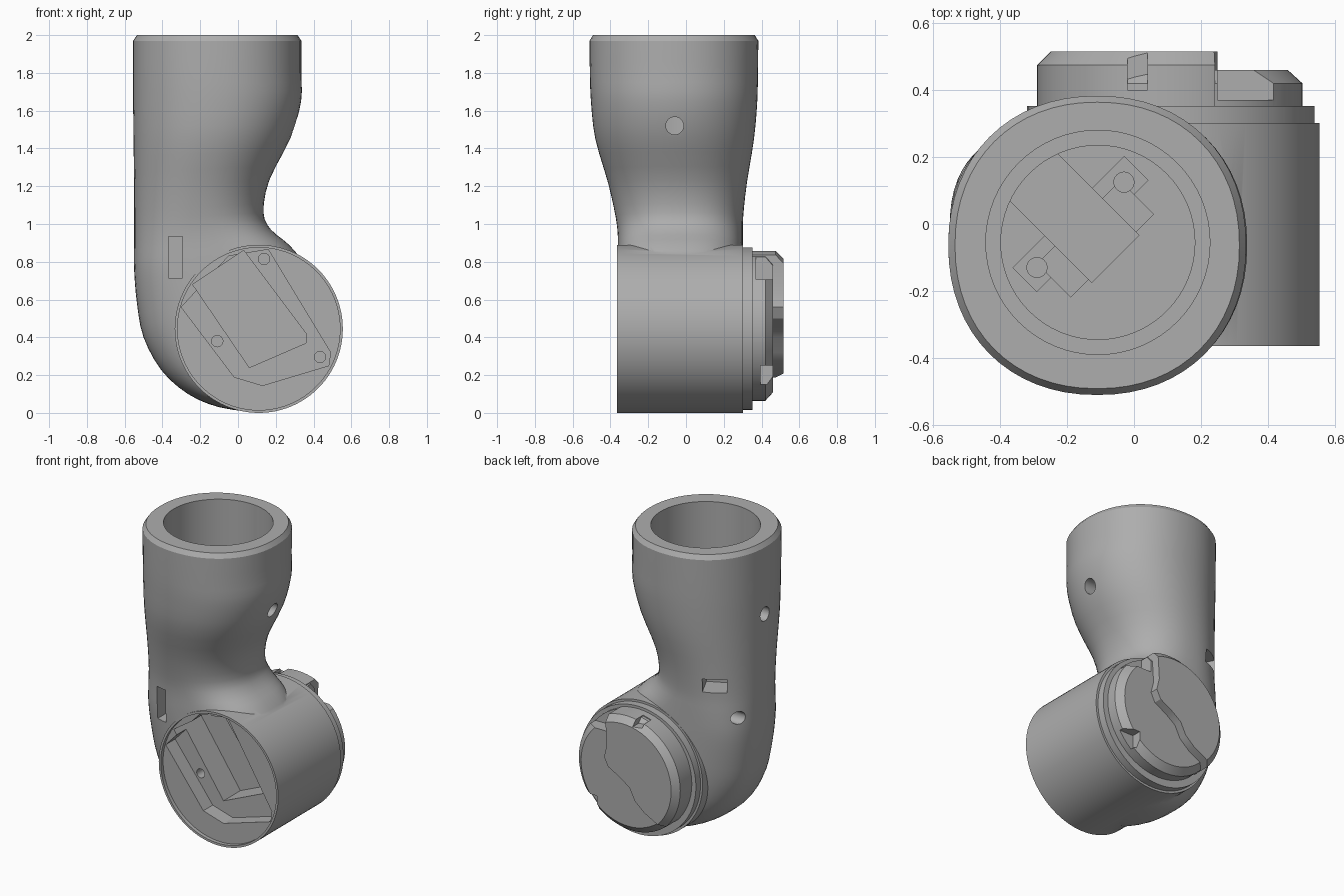
import bpy, bmesh, math
from mathutils import Vector

cube = bpy.data.objects.get("Cube")
if cube:
    bpy.data.objects.remove(cube, do_unlink=True)

grey = bpy.data.materials.new("plain_grey")
grey.use_nodes = True
GREY = (0.42, 0.42, 0.42, 1)
grey.diffuse_color = GREY
grey.node_tree.nodes["Principled BSDF"].inputs["Base Color"].default_value = GREY

X, Y, Z = Vector((1, 0, 0)), Vector((0, 1, 0)), Vector((0, 0, 1))
JOINT = Vector((0.11, 0, 0.445))


def loft(name, rings):
    """Skin a list of equal-length closed rings and cap both ends."""
    bm = bmesh.new()
    loops = [[bm.verts.new(p) for p in ring] for ring in rings]
    n = len(loops[0])
    for a, b in zip(loops, loops[1:]):
        for i in range(n):
            j = (i + 1) % n
            bm.faces.new((a[i], a[j], b[j], b[i]))
    bm.faces.new(loops[0])
    bm.faces.new(loops[-1])
    bmesh.ops.recalc_face_normals(bm, faces=bm.faces)
    me = bpy.data.meshes.new(name)
    bm.to_mesh(me)
    bm.free()
    me.materials.append(grey)
    ob = bpy.data.objects.new(name, me)
    bpy.context.collection.objects.link(ob)
    return ob


def lathe(name, base, axis, profile, n=64):
    """Turned part: profile holds (radius, distance along axis)."""
    u = axis.orthogonal().normalized()
    v = axis.cross(u)
    turn = [2 * math.pi * i / n for i in range(n)]
    return loft(name, [[base + axis * h + r * (u * math.cos(t) + v * math.sin(t))
                        for t in turn] for r, h in profile])


def rod(base, axis, r, length, n=24):
    return lathe("cutter", base, axis, [(r, 0), (r, length)], n)


def prism(name, outline, y0, y1):
    return loft(name, [[Vector((x, y, z)) for x, z in outline] for y in (y0, y1)])


def box(center, size, angle=0):
    """Box turned about the vertical axis."""
    c, s = math.cos(angle), math.sin(angle)
    u, v = Vector((c, s, 0)) * size[0] / 2, Vector((-s, c, 0)) * size[1] / 2
    w = Z * size[2] / 2
    mid = Vector(center)
    return loft("cutter", [[mid + a * u + b * v + k * w
                            for a, b in ((-1, -1), (1, -1), (1, 1), (-1, 1))]
                           for k in (-1, 1)])


def combine(target, tool, operation="DIFFERENCE"):
    mod = target.modifiers.new("bool", "BOOLEAN")
    mod.operation = operation
    mod.solver = "EXACT"
    mod.object = tool
    bpy.context.view_layer.objects.active = target
    bpy.ops.object.modifier_apply(modifier=mod.name)
    bpy.data.objects.remove(tool, do_unlink=True)


# Sleeve and elbow: inner (x, z), outer (x, z), half depth, y centre, squareness
sections = [
    (.335, 1.97, -.555, 1.97, .447, -.064, 2.15),
    (.335, 1.8, -.555, 1.8, .445, -.064, 2.15),
    (.334, 1.65, -.555, 1.64, .44, -.063, 2.15),
    (.28, 1.46, -.553, 1.44, .42, -.06, 2.15),
    (.165, 1.23, -.55, 1.2, .367, -.045, 2.2),
    (.135, 1.06, -.55, 1.02, .338, -.035, 2.3),
    (.175, .97, -.55, .9, .331, -.03, 2.5),
    (.27, .89, -.55, .76, .331, -.03, 2.7),
    (.36, .78, -.535, .58, .331, -.03, 2.6),
    (.45, .62, -.5, .4, .331, -.03, 2.5),
    (.5, .45, -.405, .225, .331, -.03, 2.5),
    (.49, .34, -.265, .1, .331, -.03, 2.6),
    (.47, .27, -.1, .03, .331, -.03, 2.8),
    (.42, .2, .1, .002, .331, -.03, 3),
]


def smooth(rows, steps=3):
    """Catmull-Rom interpolation between section rows."""
    out = []
    for i in range(len(rows) - 1):
        quad = [rows[min(max(k, 0), len(rows) - 1)] for k in range(i - 1, i + 3)]
        for s in range(steps):
            t = s / steps
            out.append([b + t / 2 * (c - a + t * (2*a - 5*b + 4*c - d + t * (3*(b - c) + d - a)))
                        for a, b, c, d in zip(*quad)])
    return out + [rows[-1]]


def section_ring(row, n=64):
    xi, zi, xo, zo, depth, yc, power = row
    mid = Vector(((xi + xo) / 2, yc, (zi + zo) / 2))
    half = Vector(((xi - xo) / 2, 0, (zi - zo) / 2))
    bend = lambda q: math.copysign(abs(q) ** (2 / power), q)
    turn = [2 * math.pi * i / n for i in range(n)]
    return [mid + half * bend(math.cos(t)) + Y * depth * bend(math.sin(t)) for t in turn]


rim = (.315, 2, -.535, 2, .428, -.064, 2.15)
body = loft("elbow_body", [section_ring(r) for r in [rim] + smooth(sections)])

# Joint housing, fused into the elbow
combine(body, lathe("housing", JOINT - Y * .365, Y, [(.445, 0), (.445, .667)], 96), "UNION")

# Stepped socket in the top
socket = Vector((-.108, -.055, 0))
combine(body, rod(socket + Z * 1.6, Z, .335, 1, 64))
combine(body, rod(socket + Z * 1.43, Z, .29, .3, 64))

# Motor seat in the socket floor: long block, cross block and two ears
for x, y, size in ((-.19, .03, (.38, .2, .22)), (-.115, -.045, (.14, .35, .16)),
                   (-.16, 0, (.1, .47, .12))):
    combine(body, box((x, y, 1.42), size, -math.pi / 4))
for x, y in ((-.03, .125), (-.29, -.13)):
    combine(body, rod(Vector((x, y, 1.3)), Z, .03, .2))

# Screw holes: one through the inner wall, blind ones on the outer wall
combine(body, rod(Vector((.1, -.06, 1.52)), X, .047, .6))
combine(body, rod(Vector((-.8, -.05, 1.52)), X, .047, .36))
combine(body, rod(Vector((-.7, .165, .89)), X, .042, .36))

# Cable slots
combine(body, box((-.37, .21, 1.11), (.15, .2, .09), .45))
combine(body, box((-.33, -.3, .825), (.075, .22, .22)))

# Front recess, mounting pocket and deep motor bay
combine(body, rod(JOINT - Y * .5, Y, .43, .16, 96))
pocket = [(-.3, .56), (-.02, .19), (.13, .145), (.48, .25), (.49, .32), (.16, .865),
          (-.05, .83)]
combine(body, prism("cutter", pocket, -.5, -.24))
bay = [(-.24, .68), (.06, .24), (.36, .37), (.36, .42), (.03, .86)]
combine(body, prism("cutter", bay, -.5, -.06))
for x, z in ((.138, .815), (-.11, .38), (.434, .296)):
    combine(body, rod(Vector((x, -.3, z)), Y, .03, .16))

# Rear flange
flange = lathe("rear_flange", JOINT + Y * .28, Y, [(.43, 0), (.43, .072)], 96)

# Rear cap: low half with rim notches
hub = JOINT + Z * .013
low = lathe("cap_low_half", hub + Y * .33, Y, [(.394, 0), (.394, .09), (.35, .13)])
combine(low, box((.37, .47, .79), (.24, .2, .17)))
combine(low, box((.42, .44, .2), (.16, .09, .1)))

# Rear cap: raised half, trimmed along a wavy dividing line
high = lathe("cap_raised_half", hub + Y * .33, Y, [(.4, 0), (.4, .145), (.36, .185)])
wave = [(.25, 1), (.24, .8), (.23, .64), (.25, .56), (.22, .5), (.13, .45), (.06, .4),
        (.02, .32), (-.05, .26), (-.22, .17), (-.5, 0), (-.5, -.2), (.8, -.2), (.8, 1)]
combine(high, prism("cutter", wave, .2, .7))
combine(high, box((.01, .5, .86), (.06, .2, .09)))

for ob in (body, flange, low, high):
    bpy.ops.object.select_all(action="DESELECT")
    ob.select_set(True)
    bpy.context.view_layer.objects.active = ob
    bpy.ops.object.shade_smooth_by_angle(angle=math.radians(30))
